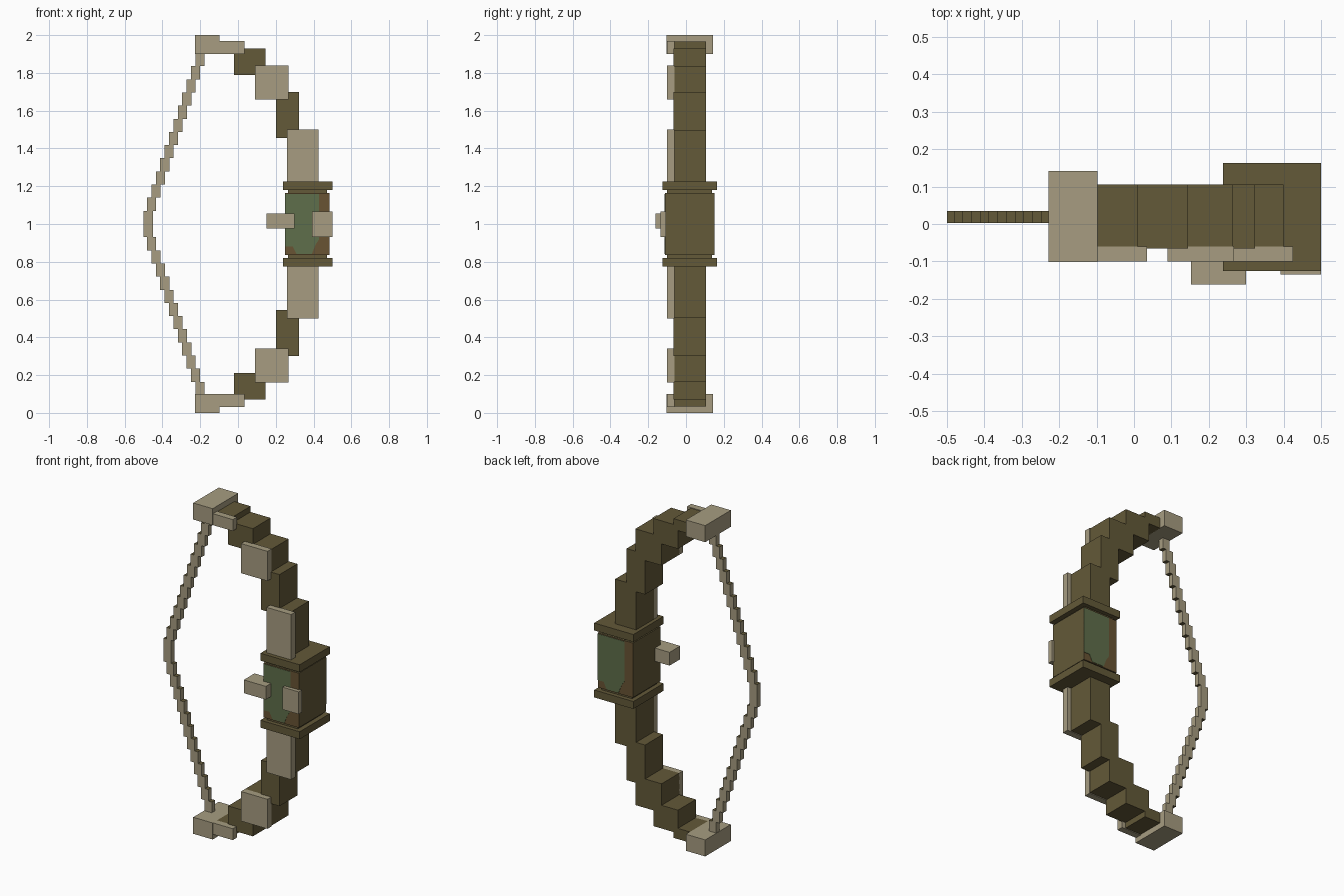
import bpy, bmesh

cube = bpy.data.objects.get("Cube")
if cube:
    bpy.data.objects.remove(cube, do_unlink=True)


def material(name, rgb):
    m = bpy.data.materials.new(name)
    m.use_nodes = True
    m.diffuse_color = (*rgb, 1)
    m.node_tree.nodes["Principled BSDF"].inputs["Base Color"].default_value = (*rgb, 1)
    return m


DARK = material("dark olive wood", (0.125, 0.1, 0.04))
TAN = material("pale tan", (0.385, 0.335, 0.218))
GREEN = material("moss green", (0.114, 0.158, 0.069))
BROWN = material("warm brown", (0.14, 0.088, 0.033))


def finish(name, bm, mats):
    bmesh.ops.recalc_face_normals(bm, faces=bm.faces)
    mesh = bpy.data.meshes.new(name)
    bm.to_mesh(mesh)
    bm.free()
    for m in mats:
        mesh.materials.append(m)
    obj = bpy.data.objects.new(name, mesh)
    bpy.context.collection.objects.link(obj)
    return obj


def box(name, x, y, z, *mats, axis=None):
    """Box from ranges; faces along the given axis take the second material."""
    bm = bmesh.new()
    bmesh.ops.create_cube(bm, size=1)
    for v in bm.verts:
        v.co = [r[0] + (c + 0.5) * (r[1] - r[0]) for c, r in zip(v.co, (x, y, z))]
    bm.normal_update()
    if axis is not None:
        for f in bm.faces:
            f.material_index = int(abs(f.normal[axis]) > 0.5)
    return finish(name, bm, mats)


def pair(name, x, y, z, *mats, axis=None):
    """Upper part and its reflection below the middle."""
    box("upper_" + name, x, y, z, *mats, axis=axis)
    box("lower_" + name, x, y, (2 - z[1], 2 - z[0]), *mats, axis=axis)


# Limb blocks, with facing plates on every other one
LIMB_Y, PLATE_Y = (-0.065, 0.105), (-0.1, -0.06)
limbs = [
    ((-0.1, 0.01), (1.9, 1.965), (-0.1, 0.035)),
    ((-0.02, 0.145), (1.79, 1.93), None),
    ((0.09, 0.265), (1.66, 1.835), (0.09, 0.267)),
    ((0.2, 0.323), (1.455, 1.7), None),
    ((0.26, 0.4), (1.2, 1.495), (0.26, 0.425)),
]
for i, (x, z, plate_x) in enumerate(limbs, 1):
    pair(f"limb_block_{i}", x, LIMB_Y, z, DARK)
    if plate_x:
        pair(f"limb_plate_{i}", plate_x, PLATE_Y, (z[0], z[1] + 0.004), TAN)

# Limb tips
pair("limb_tip", (-0.228, -0.098), (-0.102, 0.142), (1.9, 2), TAN)

# Stepped string
STRING_Y = (0.003, 0.035)
box("string_middle", (-0.5, -0.45), STRING_Y, (0.93, 1.07), TAN, DARK, axis=2)
STEPS = 12
rise = 0.835 / STEPS
for i in range(1, STEPS + 1):
    left, low = 0.0233 * i - 0.505, 1.07 + rise * (i - 1)
    pair(f"string_step_{i}", (left, left + 0.048), STRING_Y, (low, low + rise), TAN, DARK, axis=2)

# Grip with collars and flanges
box("grip", (0.25, 0.485), (-0.112, 0.15), (0.835, 1.165), DARK, BROWN, axis=1)
pair("grip_collar", (0.265, 0.47), (-0.1, 0.137), (1.16, 1.185), DARK)
pair("grip_flange", (0.238, 0.5), (-0.125, 0.163), (1.18, 1.225), DARK)

# Green panels on the grip front and back
outline = [(0.25, 0.88), (0.29, 0.88), (0.31, 0.84), (0.39, 0.84),
           (0.41, 0.89), (0.43, 0.92), (0.43, 1.16), (0.25, 1.16)]
for name, y, flip in (("front_panel", -0.114, False), ("back_panel", 0.149, True)):
    bm = bmesh.new()
    face = bm.faces.new([bm.verts.new((0.735 - x if flip else x, y, z)) for x, z in outline])
    out = bmesh.ops.extrude_face_region(bm, geom=[face])["geom"]
    bmesh.ops.translate(bm, vec=(0, 0.003, 0),
                        verts=[v for v in out if isinstance(v, bmesh.types.BMVert)])
    finish(name, bm, [GREEN])

# Rest and side plate
box("arrow_rest", (0.152, 0.3), (-0.162, -0.06), (0.975, 1.055), TAN)
box("side_plate", (0.392, 0.5), (-0.135, -0.105), (0.93, 1.065), TAN)
